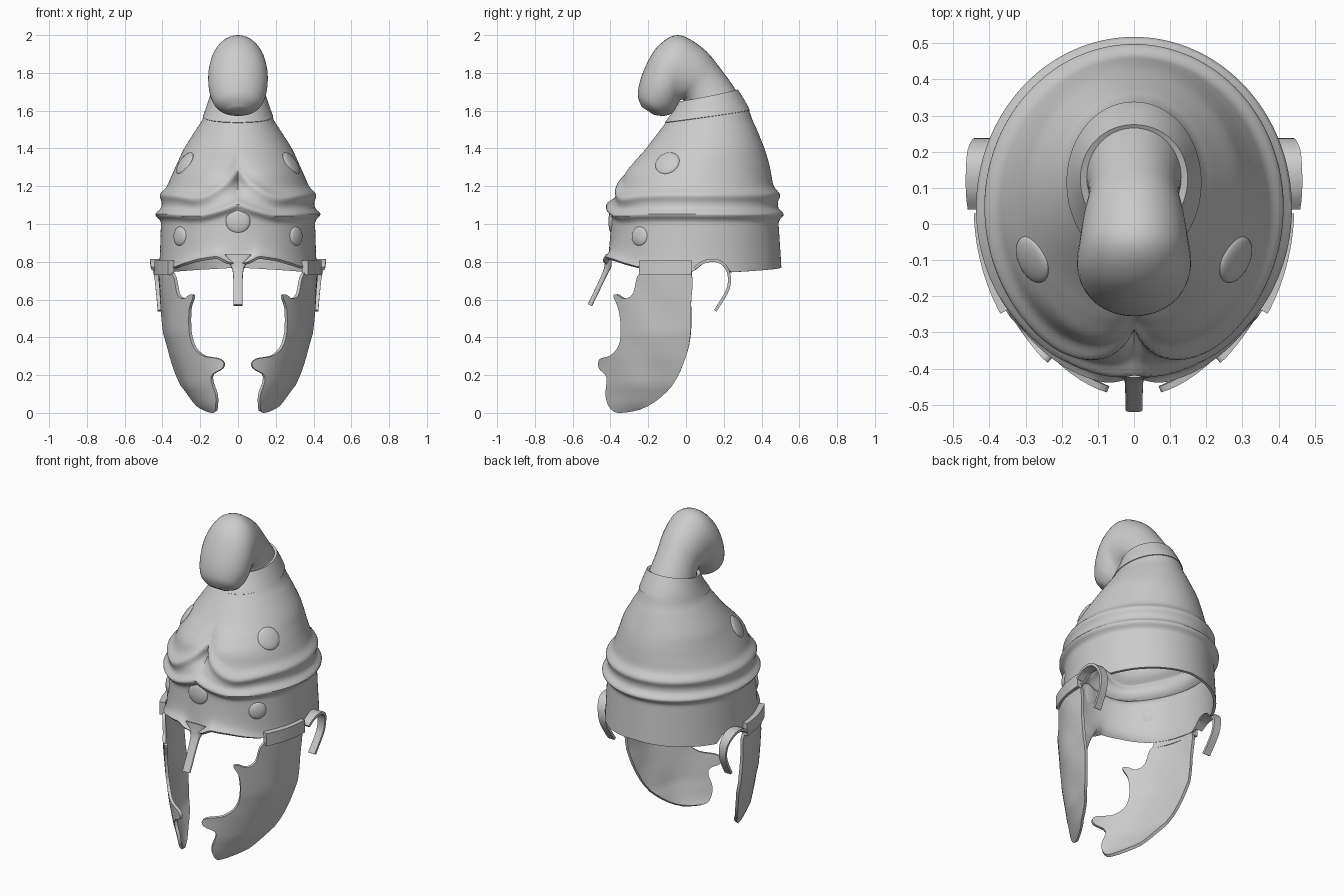
import bpy, bmesh
from math import sin, cos, pi, exp, radians, sqrt, copysign
from mathutils import Vector, Matrix

if "Cube" in bpy.data.objects:
    bpy.data.objects.remove(bpy.data.objects["Cube"])


def spline(pts, n=6, closed=False):
    """Catmull-Rom curve through tuples of any size."""
    k, out = len(pts), []
    for i in range(k if closed else k - 1):
        idx = [i - 1, i, i + 1, i + 2]
        idx = [j % k for j in idx] if closed else [min(max(j, 0), k - 1) for j in idx]
        a, b, c, d = (pts[j] for j in idx)
        for s in range(n):
            u = s / n
            out.append(tuple(.5 * (2*q + (r-p)*u + (2*p-5*q+4*r-w)*u*u + (3*q-p-3*r+w)*u**3)
                             for p, q, r, w in zip(a, b, c, d)))
    return out if closed else out + [tuple(pts[-1])]


def lerp_table(tab, v):
    if v <= tab[0][0]:
        return tab[0][1:]
    for a, b in zip(tab, tab[1:]):
        if v <= b[0]:
            u = (v - a[0]) / (b[0] - a[0])
            return tuple(p + (q - p) * u for p, q in zip(a[1:], b[1:]))
    return tab[-1][1:]


def finish(name, bm, thick=0, offset=0, mirror=False, angle=40):
    bmesh.ops.recalc_face_normals(bm, faces=bm.faces)
    me = bpy.data.meshes.new(name)
    bm.to_mesh(me)
    bm.free()
    ob = bpy.data.objects.new(name, me)
    bpy.context.collection.objects.link(ob)
    bpy.ops.object.select_all(action='DESELECT')
    ob.select_set(True)
    bpy.context.view_layer.objects.active = ob
    if thick:
        m = ob.modifiers.new("thickness", 'SOLIDIFY')
        m.thickness, m.offset = thick, offset
        bpy.ops.object.modifier_apply(modifier=m.name)
    if mirror:
        m = ob.modifiers.new("mirror", 'MIRROR')
        m.use_mirror_merge = False
        bpy.ops.object.modifier_apply(modifier=m.name)
    bpy.ops.object.shade_smooth_by_angle(angle=radians(angle))
    return ob


def skin(rows, closed=True, caps=False):
    """Join equal rows of points with quads."""
    bm = bmesh.new()
    vs = [[bm.verts.new(p) for p in r] for r in rows]
    n = len(vs[0])
    for a, b in zip(vs, vs[1:]):
        for i in range(n if closed else n - 1):
            j = (i + 1) % n
            bm.faces.new((a[i], a[j], b[j], b[i]))
    if caps:
        bm.faces.new(vs[0])
        bm.faces.new(vs[-1])
    return bm


def loft(name, stations, n=40, power=1.0):
    """Rings between a front and a back (y, z) point with a half width in x."""
    rows = []
    for ya, za, yb, zb, hw in spline(stations, 6):
        row = []
        for i in range(n):
            t = 2 * pi * i / n
            c, s = (copysign(abs(f) ** power, f) for f in (cos(t), sin(t)))
            row.append((hw * s, (ya+yb)/2 + (ya-yb)/2 * c, (za+zb)/2 + (za-zb)/2 * c))
        rows.append(row)
    return finish(name, skin(rows, caps=True))


# Bowl surface: z, front y, back y, half width
PROFILE = spline([(.72, -.415, .508, .42), (.85, -.408, .50, .413), (1.0, -.397, .49, .408),
                  (1.1, -.397, .485, .404), (1.2, -.367, .463, .374), (1.27, -.345, .45, .345),
                  (1.33, -.29, .437, .318), (1.4, -.215, .415, .285), (1.5, -.135, .375, .222),
                  (1.55, -.098, .352, .19), (1.62, -.05, .325, .163), (1.72, 0, .265, .13)], 8)
# Rim height by angle from the front, with an arch over the ear
RIM = [(0, .785), (7, .80), (14, .83), (28, .815), (50, .775), (65, .76), (88, .745), (92, .765),
       (97, .80), (103, .807), (110, .785), (115, .745), (180, .77)]


def rim(t):
    d = abs((t * 180 / pi + 180) % 360 - 180)
    return lerp_table(RIM, d)[0]


def surface(t, zn, extra=0):
    z = zn + (rim(t) - .77) * min(max((.95 - zn) / .18, 0), 1)
    z -= .032 * cos(t) * min(max((zn - 1.3) / .25, 0), 1)
    yf, yb, hx = lerp_table(PROFILE, z)
    front = max(cos(t), 0)
    x = abs(hx * sin(t)) if cos(t) > 0 else 9
    dip = .03 * exp(-((x - .2) / .1) ** 2)
    z1 = 1.05 + .06 * exp(-x / .1) - dip * .5          # lower ridge
    z2 = 1.155 + .13 * exp(-x / .09) - dip             # upper ridge
    g = extra + .03 * exp(-((z - z1) / .023) ** 2) + .024 * exp(-((z - z2) / .03) ** 2)
    g -= .075 * exp(-x / .05) * exp(-((z - 1.25) / .09) ** 2)   # central crease
    g += .04 * front ** 2 * exp(-(z - rim(t)) / .025) * (1 - .6 * exp(-(x / .05) ** 2))  # lip
    return Vector(((hx + g) * sin(t), (yf + yb) / 2 - ((yb - yf) / 2 + g) * cos(t), z))


def bowl_part(name, z0, z1, rows, extra, thick):
    n = 144
    pts = [[surface(2 * pi * i / n, z0 + (z1 - z0) * k / rows, extra) for i in range(n)]
           for k in range(rows + 1)]
    finish(name, skin(pts), thick, -1, angle=50)


bowl_part("helmet_bowl", .77, 1.58, 80, 0, .016)
bowl_part("peak_collar", 1.57, 1.68, 6, .005, .02)

# Forward-curling peak
loft("curled_peak", [(0, 1.62, .285, 1.66, .14), (-.015, 1.655, .27, 1.70, .13),
                     (-.03, 1.655, .185, 1.82, .125), (-.04, 1.64, .09, 1.93, .138),
                     (-.05, 1.62, -.04, 2.0, .15), (-.06, 1.60, -.15, 1.94, .158),
                     (-.08, 1.583, -.225, 1.81, .148), (-.12, 1.572, -.255, 1.69, .115),
                     (-.17, 1.578, -.235, 1.62, .05)])

# Nose guard
loft("nose_guard", [(-.425, .84, -.395, .83, .07), (-.43, .79, -.395, .775, .04),
                    (-.445, .735, -.42, .725, .026), (-.52, .575, -.497, .565, .024)], 24, .5)

# Round bosses lying on the bowl
def boss(name, t, z, r, mirror):
    p, e = surface(t, z), .03
    if z > 1.2 or not mirror:
        e = .05
    nrm = (surface(t + e, z) - surface(t - e, z)).cross(surface(t, z + e) - surface(t, z - e)).normalized()
    if nrm.dot(p - Vector((0, .05, z))) < 0:
        nrm = -nrm
    bm = bmesh.new()
    rot = nrm.to_track_quat('Z', 'Y').to_matrix().to_4x4()
    bmesh.ops.create_uvsphere(bm, u_segments=32, v_segments=12, radius=1,
                              matrix=Matrix.Translation(p - nrm * .004) @ rot
                              @ Matrix.Diagonal((r, r, .018, 1)))
    finish(name, bm, mirror=mirror)


boss("front_boss", 0, 1.015, .065, False)
boss("brow_boss", .855, .935, .052, True)
boss("side_boss", 1.087, 1.325, .068, True)

# Cheek plates: flat outline in y, z wrapped around the face
WRAP = [(0, .2), (.04, .245), (.15, .312), (.3, .36), (.42, .392), (.73, .422), (.85, .422)]


def plate(name, outline, push, thick, wavy=0):
    bm = bmesh.new()
    bm.faces.new([bm.verts.new((0, y, z)) for y, z in outline])
    for axis, lo in (((0, 1, 0), -.5), ((0, 0, 1), 0)):
        for i in range(1, 34):
            bmesh.ops.bisect_plane(bm, geom=bm.verts[:] + bm.edges[:] + bm.faces[:],
                                   plane_co=Vector(axis) * (lo + i * .0251), plane_no=axis)
    for v in bm.verts:
        y, z = v.co.y, v.co.z
        x = lerp_table(WRAP, z)[0] * sqrt(max(1 - ((y - .05) / .52) ** 2, 0))
        v.co.x = x + push + wavy * sin(22 * y + 6 * z) * sin(11 * z)
    finish(name, bm, thick, 0, True)


cheek = spline([(-.24, .74), (-.11, .74), (.025, .74), (.027, .58), (.025, .42), (0, .3), (-.07, .15),
                (-.2, .04), (-.34, .005), (-.395, .025), (-.42, .09), (-.415, .19), (-.453, .235),
                (-.45, .285), (-.395, .305), (-.35, .36), (-.34, .45), (-.352, .55), (-.377, .615),
                (-.362, .627), (-.32, .605), (-.275, .635)], 4, True)
plate("cheek_guard", cheek, -.004, .018, .004)
plate("cheek_hinge", [(-.24, .73), (.03, .73), (.03, .808), (-.24, .808)], .004, .035)

# Curled flange around each ear: y, z, inner x, outer x
ear = spline([(.045, .765, .41, .46), (.09, .797, .41, .465), (.15, .807, .405, .465),
              (.2, .785, .40, .46), (.228, .73, .395, .445), (.22, .65, .39, .435),
              (.155, .54, .38, .425)], 6)
finish("ear_flange", skin([[(a + (b - a) * k / 3, y, z) for k in range(4)] for y, z, a, b in ear],
                          closed=False), .016, 0, True)
